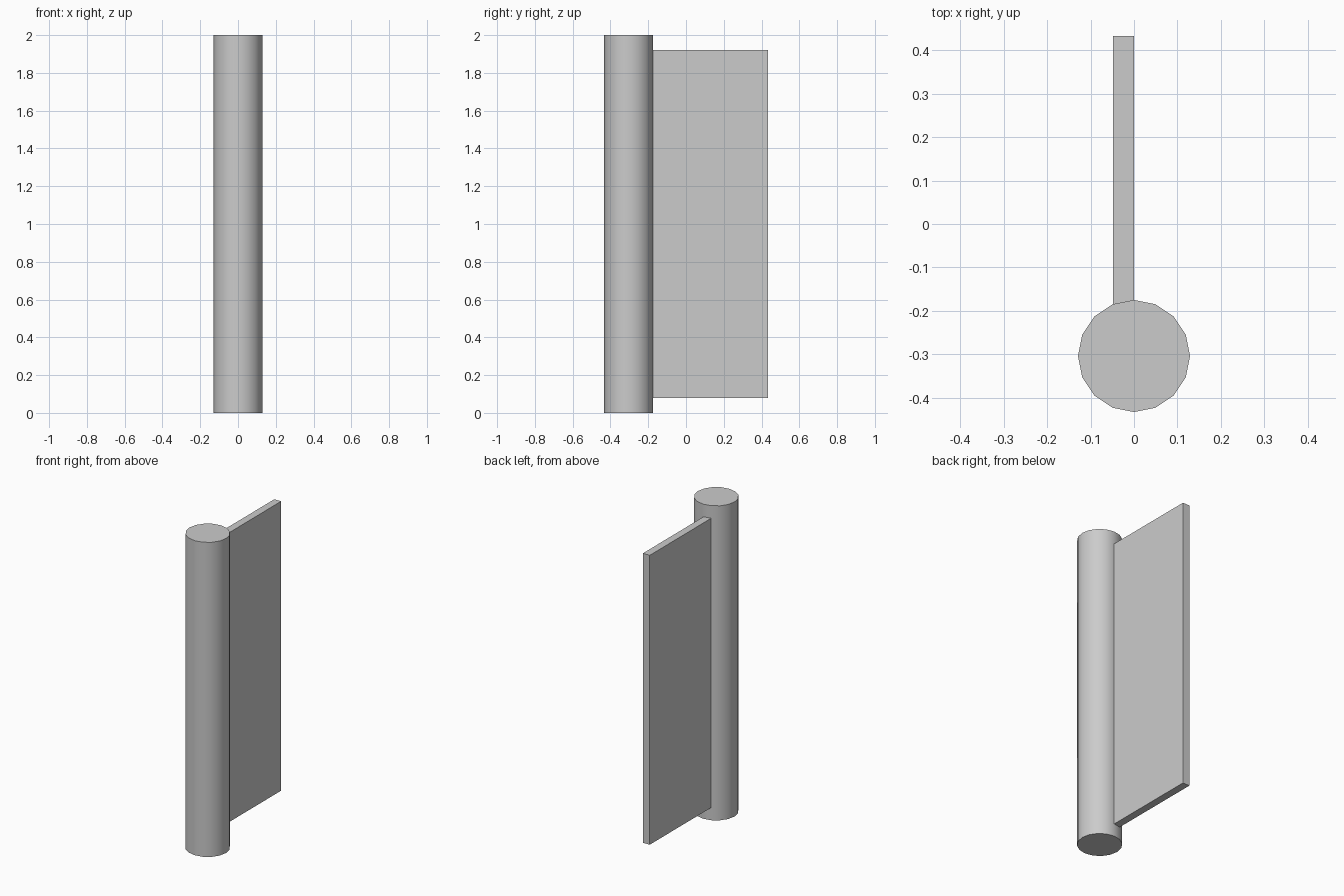
import bpy

cube = bpy.data.objects.get("Cube")
if cube:
    bpy.data.objects.remove(cube, do_unlink=True)

# Single plain grey
grey = bpy.data.materials.new("light_grey")
grey.use_nodes = True
COLOR = (0.6, 0.6, 0.6, 1.0)
grey.diffuse_color = COLOR
grey.node_tree.nodes["Principled BSDF"].inputs["Base Color"].default_value = COLOR


def finish(name):
    obj = bpy.context.object
    obj.name = obj.data.name = name
    bpy.ops.object.transform_apply(location=False, rotation=False, scale=True)
    obj.data.materials.append(grey)
    return obj


# Round upright post: 16 sides, smooth sides with sharp rims
RADIUS, POST_Y = 0.129, -0.304
bpy.ops.mesh.primitive_cylinder_add(vertices=16, radius=RADIUS, depth=2.0,
                                    location=(0, POST_Y, 1))
finish("post")
bpy.ops.object.shade_smooth_by_angle()

# Flat panel, its inner edge sunk slightly into the post
x0, x1 = -0.048, 0.0
y0, y1 = -0.21, 0.433
z0, z1 = 0.08, 1.92
bpy.ops.mesh.primitive_cube_add(
    size=1, location=((x0 + x1) / 2, (y0 + y1) / 2, (z0 + z1) / 2))
bpy.context.object.scale = (x1 - x0, y1 - y0, z1 - z0)
finish("panel")
